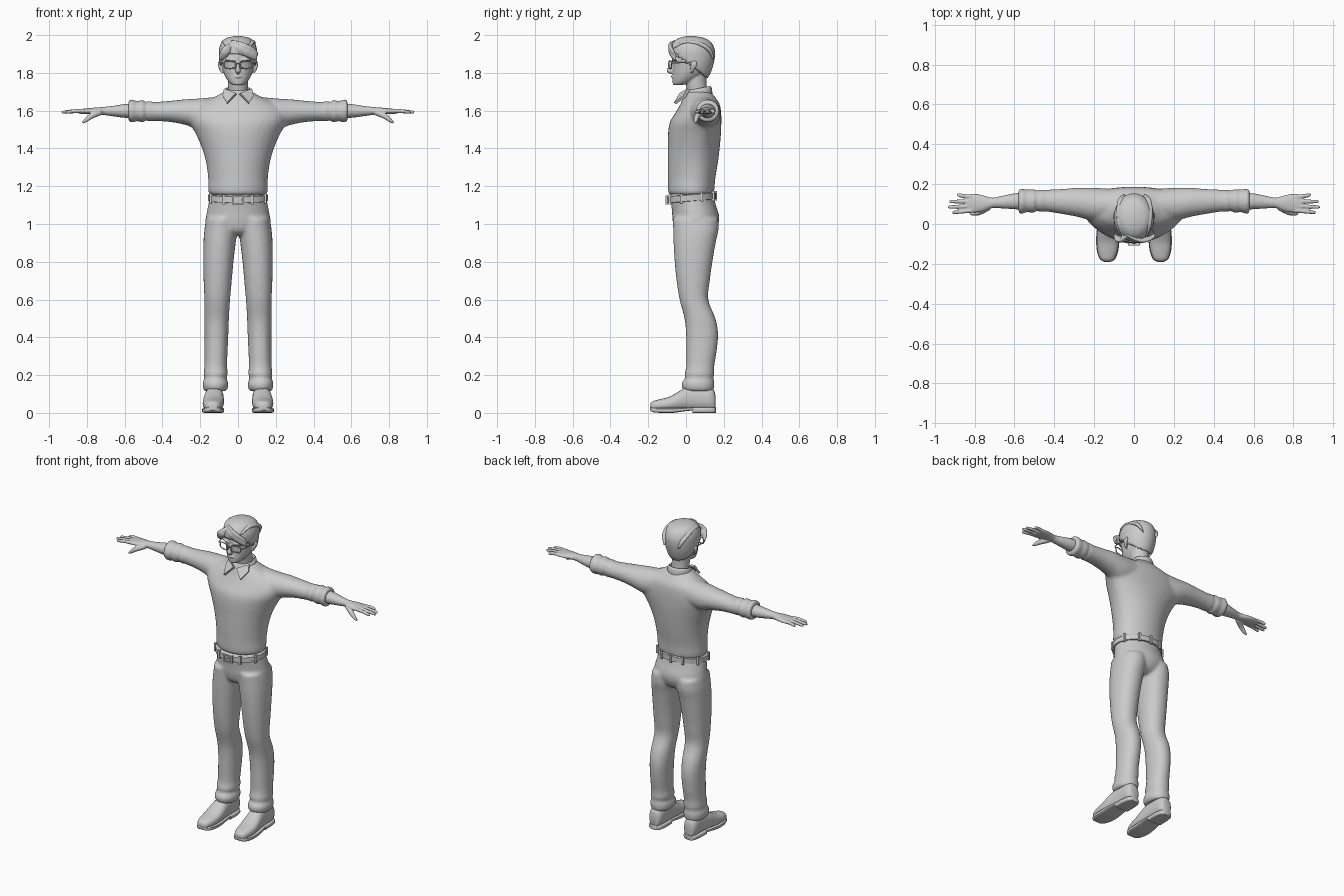
import bpy, bmesh, math
from mathutils import Vector

grey = bpy.data.materials.new("light grey")
grey.diffuse_color = (0.6, 0.6, 0.6, 1)


def spow(v, p):
    return math.copysign(abs(v) ** p, v)


def smooth_rows(rows, steps):
    """Catmull-Rom resampling of a table of section values."""
    out = []
    for i in range(len(rows) - 1):
        p = [rows[max(0, min(len(rows) - 1, i + k))] for k in (-1, 0, 1, 2)]
        for s in range(steps):
            t = s / steps
            out.append([0.5 * (2 * b + (c - a) * t + (2 * a - 5 * b + 4 * c - d) * t * t
                        + (3 * b - a - 3 * c + d) * t ** 3) for a, b, c, d in zip(*p)])
    return out + [list(rows[-1])]


def skin(bm, rings):
    vs = [[bm.verts.new(p) for p in r] for r in rings]
    n = len(vs[0])
    for a, b in zip(vs, vs[1:]):
        for i in range(n):
            bm.faces.new((a[i], a[(i + 1) % n], b[(i + 1) % n], b[i]))
    bm.faces.new(vs[0])
    bm.faces.new(vs[-1])


def loft(bm, axis, rows, n=28, power=1.0, steps=4, sides=(1,), tilt=0.0):
    """Sections (pos, a0, a1, b0, b1[, b centre]) along an axis, mirrored in x by sides."""
    for s in sides:
        rings = []
        for r in smooth_rows(rows, steps):
            pos, a0, a1, b0, b1 = r[:5]
            bc = r[5] if len(r) > 5 else (b0 + b1) / 2
            ring = []
            for i in range(n):
                t = 2 * math.pi * i / n
                a = (a0 + a1) / 2 + (a1 - a0) / 2 * spow(math.cos(t), power)
                q = spow(math.sin(t), power)
                b = bc + q * ((b1 - bc) if q > 0 else (bc - b0))
                p = {"x": (pos, a, b), "y": (a, pos, b), "z": (a, b, pos + tilt * b)}[axis]
                ring.append((p[0] * s, p[1], p[2]))
            rings.append(ring)
        skin(bm, rings)


def tube(bm, pts, radii, n=10, flat=1.0, sides=(1,), up=(0, 0, 1), steps=3):
    """Round or flattened tube through points, with a radius at each point."""
    for s in sides:
        rows = smooth_rows([(x * s, y, z, r) for (x, y, z), r in zip(pts, radii)], steps)
        c = [Vector(r[:3]) for r in rows]
        rings = []
        for i, r in enumerate(rows):
            d = (c[min(i + 1, len(c) - 1)] - c[max(i - 1, 0)]).normalized()
            u = d.cross(Vector(up)).normalized()
            v = u.cross(d)
            rings.append([c[i] + r[3] * (u * math.cos(k * 2 * math.pi / n)
                          + v * flat * math.sin(k * 2 * math.pi / n)) for k in range(n)])
        skin(bm, rings)


def box(bm, center, size):
    g = bmesh.ops.create_cube(bm, size=1)
    for v in g["verts"]:
        v.co = [c + a * b for c, a, b in zip(center, v.co, size)]


def finish(bm, name, voxel=0, smooth=0, angle=50):
    bmesh.ops.recalc_face_normals(bm, faces=bm.faces)
    me = bpy.data.meshes.new(name)
    bm.to_mesh(me)
    bm.free()
    me.materials.append(grey)
    ob = bpy.data.objects.new(name, me)
    bpy.context.collection.objects.link(ob)
    bpy.context.view_layer.objects.active = ob
    ob.select_set(True)
    if voxel:
        m = ob.modifiers.new("blend", "REMESH")
        m.mode, m.voxel_size, m.use_smooth_shade = "VOXEL", voxel, True
        m = ob.modifiers.new("soften", "SMOOTH")
        m.iterations, m.factor = smooth, 0.5
        for p in me.polygons:
            p.use_smooth = True
    else:
        bpy.ops.object.shade_smooth_by_angle(angle=math.radians(angle))
    ob.select_set(False)
    return ob


LR = (1, -1)

# Shirt: torso and sleeves blended together
bm = bmesh.new()
loft(bm, "z", [(1.155, -.15, .15, -.088, .145, .04), (1.18, -.158, .158, -.095, .15, .04),
               (1.24, -.158, .158, -.096, .155, .045), (1.32, -.168, .168, -.097, .168, .05),
               (1.40, -.190, .190, -.096, .178, .06), (1.48, -.225, .225, -.095, .185, .08),
               (1.54, -.26, .26, -.085, .187, .1), (1.59, -.265, .265, -.055, .186, .1),
               (1.635, -.22, .22, -.03, .178, .1), (1.67, -.13, .13, -.015, .155, .08),
               (1.70, -.075, .075, 0, .13, .065)], n=40)
loft(bm, "x", [(.1, .02, .175, 1.5, 1.675), (.2, .015, .182, 1.5, 1.665), (.28, .035, .182, 1.525, 1.66),
               (.36, .05, .176, 1.54, 1.652), (.44, .062, .172, 1.545, 1.646), (.47, .06, .172, 1.542, 1.652),
               (.485, .068, .168, 1.55, 1.645), (.505, .055, .175, 1.538, 1.657), (.535, .06, .172, 1.545, 1.65),
               (.56, .052, .177, 1.537, 1.66), (.578, .055, .174, 1.545, 1.655), (.58, .07, .155, 1.56, 1.64)],
     sides=LR)
finish(bm, "shirt", .009, 5)

# Collar: a band around the neck and two pointed flaps
bm = bmesh.new()
loft(bm, "z", [(1.655, -.078, .078, -.018, .14), (1.69, -.072, .072, -.008, .137),
               (1.705, -.062, .062, .004, .127), (1.69, -.055, .055, .01, .12)], tilt=.2, steps=3)
for s in LR:
    pts = [(.008, -.022, 1.685), (.07, .02, 1.71), (.078, .0, 1.672), (.056, -.052, 1.635)]
    f = bm.faces.new([bm.verts.new((x * s, y, z)) for x, y, z in pts])
    g = bmesh.ops.extrude_face_region(bm, geom=[f])
    for v in g["geom"]:
        if isinstance(v, bmesh.types.BMVert):
            v.co += Vector((.004 * s, -.012, .008))
finish(bm, "collar", angle=40)

# Trousers: hips and legs blended together, with bunched hems
bm = bmesh.new()
loft(bm, "z", [(.94, -.05, .05, -.03, .12), (.965, -.13, .13, -.058, .155), (1.01, -.17, .17, -.07, .174),
               (1.05, -.167, .167, -.073, .174), (1.10, -.158, .158, -.078, .158),
               (1.14, -.15, .15, -.085, .148)], n=36)
loft(bm, "z", [(.115, .065, .175, -.005, .142), (.13, .054, .185, -.02, .148), (.16, .052, .187, -.022, .15),
               (.185, .062, .178, -.004, .145), (.205, .054, .182, -.008, .15), (.25, .058, .178, .002, .15),
               (.33, .055, .177, .002, .163), (.42, .051, .177, .0, .17), (.50, .048, .178, -.008, .156),
               (.60, .042, .178, -.034, .118), (.70, .033, .182, -.05, .126), (.80, .024, .184, -.06, .14),
               (.90, .012, .183, -.066, .157), (.97, .002, .178, -.068, .172), (1.03, .0, .168, -.07, .17)],
     sides=LR, power=.93)
finish(bm, "trousers", .009, 4)

# Belt with buckle and loops, tilted up towards the back
bm = bmesh.new()
loft(bm, "z", [(1.118, -.15, .15, -.088, .15), (1.12, -.16, .16, -.1, .158),
               (1.152, -.16, .16, -.1, .158), (1.156, -.15, .15, -.088, .15)], n=40, tilt=.08, steps=1)
finish(bm, "belt", angle=40)
bm = bmesh.new()
for x in (-.027, .027):
    box(bm, (x, -.101, 1.128), (.008, .014, .048))
for z in (1.108, 1.148):
    box(bm, (0, -.101, z), (.06, .014, .008))
box(bm, (.01, -.102, 1.128), (.035, .01, .005))
finish(bm, "buckle")
bm = bmesh.new()
for deg in (25, 62, 118, 155, 205, 242, 270 - 180, 298, 335):
    t = math.radians(deg)
    x, y = .16 * math.cos(t), .029 + .129 * math.sin(t)
    box(bm, (x, y, 1.137 + .08 * y), (.014, .014, .052))
finish(bm, "belt_loops")

# Shoes: rounded uppers on soles with heels
bm = bmesh.new()
loft(bm, "y", [(-.188, .115, .152, .018, .05), (-.175, .098, .17, .012, .062), (-.14, .084, .182, .012, .072),
               (-.09, .076, .187, .012, .085), (-.04, .074, .184, .012, .112), (0, .076, .178, .012, .135),
               (.06, .078, .172, .012, .145), (.12, .08, .17, .012, .14), (.148, .09, .16, .014, .12),
               (.156, .105, .145, .02, .09)], sides=LR, power=.85, n=24)
finish(bm, "shoe_uppers")
bm = bmesh.new()
loft(bm, "y", [(-.19, .118, .15, .014, .03), (-.175, .094, .172, .004, .028), (-.13, .078, .187, 0, .026),
               (-.07, .073, .19, 0, .026), (-.01, .075, .184, .008, .028), (.04, .078, .176, .014, .03)],
     sides=LR, power=.4, n=24)
loft(bm, "y", [(.035, .076, .176, 0, .03), (.1, .076, .174, 0, .03), (.145, .085, .165, 0, .03),
               (.158, .105, .147, 0, .03)], sides=LR, power=.4, n=24)
finish(bm, "soles_and_heels", angle=35)

# Forearms and hands
bm = bmesh.new()
loft(bm, "x", [(.54, .068, .157, 1.56, 1.638), (.6, .074, .154, 1.562, 1.635), (.66, .078, .142, 1.57, 1.626),
               (.71, .08, .132, 1.577, 1.62), (.75, .066, .142, 1.58, 1.617), (.79, .058, .151, 1.582, 1.613),
               (.83, .058, .15, 1.583, 1.609), (.845, .064, .144, 1.586, 1.606)], sides=LR, n=20)
for y0, y1, x1 in ((.068, .058, .912), (.09, .085, .932), (.112, .113, .926), (.136, .146, .89)):
    tube(bm, [(.81, y0, 1.598), (.86, (y0 + y1) / 2, 1.598), (x1 - .008, y1, 1.592), (x1, y1, 1.591)],
         [.011, .0105, .0085, .004], sides=LR)
tube(bm, [(.73, .085, 1.592), (.775, .06, 1.572), (.805, .052, 1.55), (.824, .052, 1.535)],
     [.017, .015, .011, .005], sides=LR)
finish(bm, "forearms_and_hands", .004, 2)

# Head: neck, skull, jaw, nose, ears and small facial features
bm = bmesh.new()
loft(bm, "z", [(1.64, -.056, .056, .01, .12), (1.70, -.052, .052, .006, .112), (1.76, -.054, .054, -.005, .108),
               (1.80, -.055, .055, -.01, .11)], n=24)
loft(bm, "z", [(1.738, -.026, .026, -.062, -.015), (1.746, -.042, .042, -.07, .03), (1.77, -.062, .062, -.072, .08),
               (1.80, -.077, .077, -.07, .11), (1.84, -.086, .086, -.07, .128), (1.89, -.09, .09, -.074, .135),
               (1.94, -.08, .08, -.06, .12), (1.97, -.05, .05, -.03, .08)], n=28, tilt=.06)
tube(bm, [(0, -.07, 1.855), (0, -.082, 1.83), (0, -.09, 1.812), (0, -.07, 1.803)], [.007, .01, .014, .009], up=(1, 0, 0))
tube(bm, [(-.022, -.066, 1.779), (0, -.073, 1.781), (.022, -.066, 1.779)], [.003, .008, .003])
tube(bm, [(.015, -.069, 1.865), (.045, -.066, 1.872), (.07, -.05, 1.864)], [.006, .008, .004], sides=LR)
tube(bm, [(.084, .03, 1.80), (.094, .034, 1.82), (.099, .042, 1.848), (.09, .04, 1.868)],
     [.007, .013, .018, .008], flat=.45, up=(1, 0, 0), sides=LR)
finish(bm, "head", .0045, 2)

# Glasses: two rounded rims, bridge and temples
bm = bmesh.new()
rim = []
for i in range(17):
    t = 2 * math.pi * i / 16
    c = spow(math.cos(t), .6)
    rim.append((.043 + .031 * c, -.084 + .007 * c, 1.843 + .02 * spow(math.sin(t), .6)))
tube(bm, rim, [.0038] * 17, n=6, up=(0, 1, 0), sides=LR, steps=2)
tube(bm, [(-.013, -.09, 1.848), (0, -.093, 1.851), (.013, -.09, 1.848)], [.0035] * 3, n=6)
tube(bm, [(.073, -.077, 1.852), (.092, -.06, 1.853), (.097, .03, 1.855), (.095, .05, 1.84)], [.0035] * 4, n=6, sides=LR)
finish(bm, "glasses")

# Hair: cap trimmed along a hairline, with thickness and swept locks
bm = bmesh.new()
loft(bm, "z", [(1.755, -.05, .05, .03, .1), (1.79, -.076, .076, -.03, .126), (1.84, -.095, .095, -.07, .144),
               (1.89, -.101, .101, -.086, .153), (1.93, -.099, .099, -.086, .15), (1.965, -.085, .085, -.065, .13),
               (1.985, -.06, .06, -.035, .095), (1.994, -.02, .02, 0, .05)], n=36, steps=5)
cut = [f for f in bm.faces
       if f.calc_center_median().z < 1.90 - max(0, f.calc_center_median().y + .055) * .75]
bmesh.ops.delete(bm, geom=cut, context="FACES")
hair = finish(bm, "hair_cap")
m = hair.modifiers.new("thickness", "SOLIDIFY")
m.thickness, m.offset = .012, -1
bm = bmesh.new()
for x, z, xe, ze in ((-.045, 1.955, .094, 1.872), (-.035, 1.965, .099, 1.895), (-.05, 1.94, .06, 1.888),
                     (-.03, 1.955, -.096, 1.872), (-.045, 1.94, -.075, 1.885)):
    tube(bm, [(x, -.055, z), (x * .5 + xe * .5, -.082, z * .45 + ze * .55 + .01), (xe * .92, -.066, ze + .01),
              (xe, -.045 if abs(xe) > .08 else -.07, ze - .012)], [.012, .024, .017, .003], flat=.5, up=(0, 1, .3))
# crown locks sweeping backwards
for x in (-.06, -.02, .025, .065):
    h = 1.988 - abs(x - .0) * .3
    tube(bm, [(x * .9, -.06, h - .035), (x * 1.05, -.01, h - .006), (x * 1.1, .06, h - .012), (x, .12, h - .045),
              (x * .8, .148, h - .1)], [.01, .02, .024, .022, .006], flat=.55)
finish(bm, "hair_locks", .005, 2)
